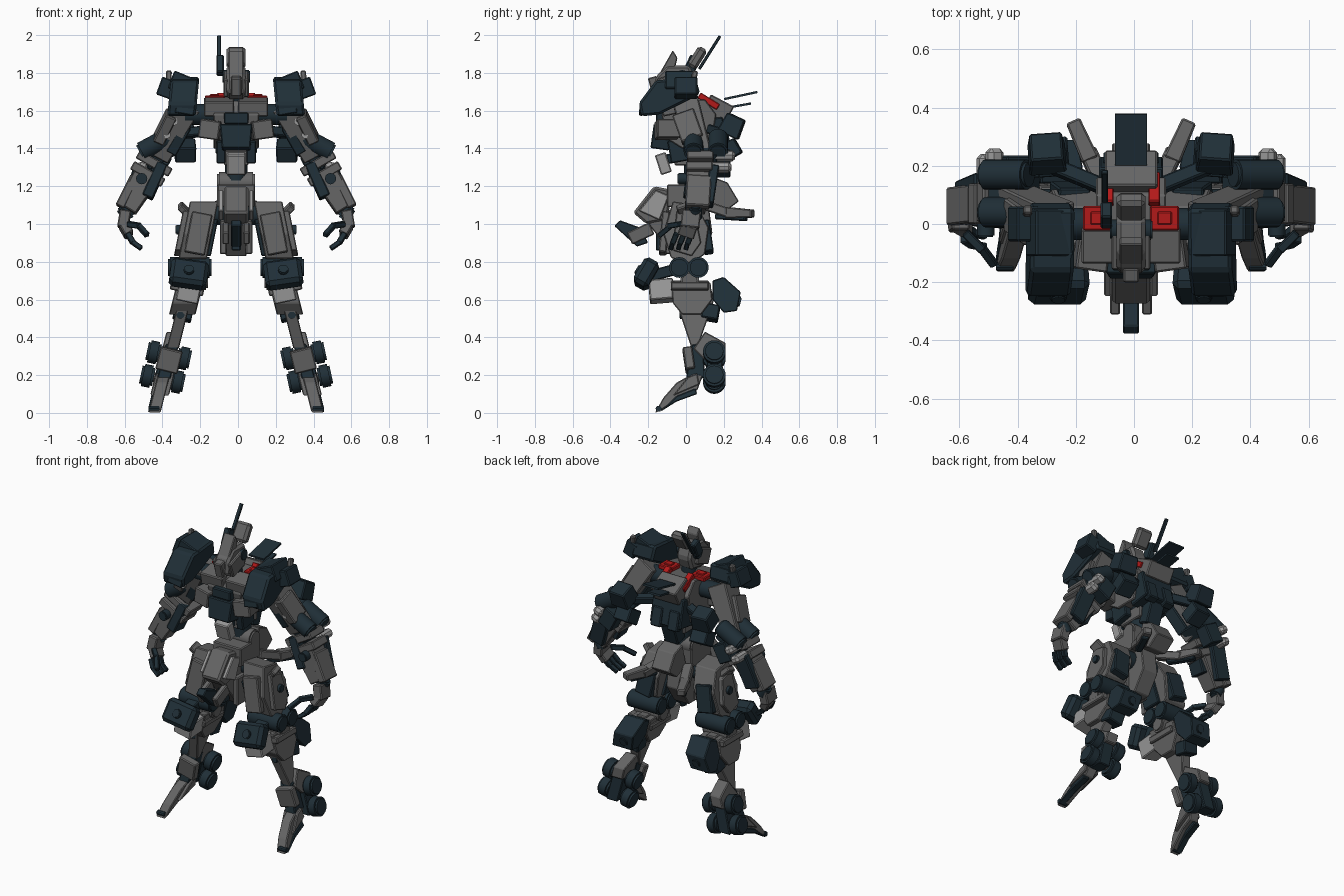
import bpy, bmesh
from math import radians
from mathutils import Matrix, Vector, Euler

if "Cube" in bpy.data.objects:
    bpy.data.objects.remove(bpy.data.objects["Cube"])

CX = -0.01  # mirror plane


def material(name, rgb):
    m = bpy.data.materials.new(name)
    m.diffuse_color = (*rgb, 1)
    m.use_nodes = True
    m.node_tree.nodes["Principled BSDF"].inputs["Base Color"].default_value = m.diffuse_color
    return m


DARK = material("dark_blue", (0.014, 0.028, 0.038))
GREY = material("mid_grey", (0.13, 0.13, 0.13))
LIGHT = material("light_grey", (0.32, 0.32, 0.32))
RED = material("red", (0.45, 0.01, 0.01))


def emit(name, bm, col, mir=True, smooth=False):
    """Turn a bmesh into an object, optionally with its mirrored twin."""
    if mir:
        d = bmesh.ops.duplicate(bm, geom=bm.verts[:] + bm.edges[:] + bm.faces[:])
        for v in d["geom"]:
            if isinstance(v, bmesh.types.BMVert):
                v.co.x = -v.co.x
    bmesh.ops.translate(bm, verts=bm.verts, vec=(CX, 0, 0))
    bmesh.ops.recalc_face_normals(bm, faces=bm.faces)
    me = bpy.data.meshes.new(name)
    bm.to_mesh(me)
    bm.free()
    ob = bpy.data.objects.new(name, me)
    bpy.context.collection.objects.link(ob)
    me.materials.append(col)
    if smooth:
        bpy.ops.object.select_all(action='DESELECT')
        ob.select_set(True)
        bpy.context.view_layer.objects.active = ob
        bpy.ops.object.shade_smooth_by_angle(angle=radians(35))
    return ob


def block(name, mat, size, col, taper=(1, 1), ch=0.006, mir=True):
    bm = bmesh.new()
    bmesh.ops.create_cube(bm, size=1)
    for v in bm.verts:
        if v.co.z > 0:
            v.co.x *= taper[0]
            v.co.y *= taper[1]
        v.co = Vector((v.co.x * size[0], v.co.y * size[1], v.co.z * size[2]))
    if ch:
        bmesh.ops.bevel(bm, geom=bm.edges[:], offset=ch, segments=1, affect='EDGES')
    bm.transform(mat)
    return emit(name, bm, col, mir)


def place(c, rot):
    return Matrix.Translation(c) @ Euler([radians(a) for a in rot]).to_matrix().to_4x4()


def box(name, c, size, col=GREY, rot=(0, 0, 0), **kw):
    return block(name, place(c, rot), size, col, **kw)


def limb(name, a, b, w, d, col=GREY, **kw):
    """Box running from a to b; w across, d deep."""
    a, b = Vector(a), Vector(b)
    z = (b - a).normalized()
    y = z.cross(Vector((1, 0, 0.01))).normalized()
    m = Matrix((y.cross(z), y, z)).transposed().to_4x4()
    m.translation = (a + b) / 2
    return block(name, m, (w, d, (b - a).length), col, **kw)


def side(name, pts, x, w, col=GREY, lean=0.0, mir=True, ch=0.005):
    """Side profile (y, z) extruded across x; lean pushes lower points outward."""
    bm = bmesh.new()
    zc = sum(p[1] for p in pts) / len(pts)
    f = bm.faces.new([bm.verts.new((x - w / 2, *p)) for p in pts])
    g = bmesh.ops.extrude_face_region(bm, geom=[f])["geom"]
    bmesh.ops.translate(bm, verts=[v for v in g if isinstance(v, bmesh.types.BMVert)], vec=(w, 0, 0))
    if ch:
        bmesh.ops.bevel(bm, geom=bm.edges[:], offset=ch, segments=1, affect='EDGES')
    for v in bm.verts:
        v.co.x += lean * (zc - v.co.z)
    return emit(name, bm, col, mir)


def cyl(name, c, r, length, col=DARK, rot=(0, 90, 0), n=20, ch=0.01, mir=True):
    bm = bmesh.new()
    bmesh.ops.create_cone(bm, cap_ends=True, segments=n, radius1=r, radius2=r, depth=length)
    rims = [e for e in bm.edges if abs(e.verts[0].co.z - e.verts[1].co.z) < 1e-6]
    if ch:
        bmesh.ops.bevel(bm, geom=rims, offset=ch, segments=2, affect='EDGES')
    bm.transform(place(c, rot))
    return emit(name, bm, col, mir, True)


# Head, crest and antenna
side("head", [(-.17, 1.70), (-.16, 1.78), (-.1, 1.84), (.02, 1.84), (.05, 1.76), (.02, 1.68), (-.1, 1.66)], 0, .1, GREY, mir=False, ch=.015)
side("face_crest", [(-.15, 1.78), (-.07, 1.92), (-.045, 1.88), (-.07, 1.78)], 0, .08, GREY, mir=False)
box("face_visor", (0, -.165, 1.73), (.055, .05, .1), GREY, (15, 0, 0), mir=False)
box("head_top_block", (0, .06, 1.88), (.1, .055, .12), GREY, (-32, 0, 0), mir=False, ch=.015)
box("head_cheek", (.055, -.08, 1.74), (.025, .13, .1), GREY, (20, 0, 0))
cyl("head_side_disc", (.058, -.02, 1.78), .035, .03, DARK, n=12, ch=.005)
limb("antenna", (-.09, .07, 1.82), (-.09, .18, 1.995), .022, .016, DARK, ch=.003, mir=False)
box("antenna_mount", (-.085, .03, 1.84), (.04, .06, .1), DARK, (-25, 0, 0), mir=False)
cyl("neck", (0, -.02, 1.66), .045, .1, DARK, (0, 0, 0), mir=False)

# Chest, collar and red trim
side("chest_core", [(-.1, 1.45), (-.13, 1.58), (-.08, 1.65), (.1, 1.66), (.16, 1.58), (.13, 1.4), (-.02, 1.4)], 0, .24, GREY, mir=False)
box("collar", (.09, -.07, 1.62), (.16, .12, .08), GREY, (12, 0, 0))
box("chest_centre", (0, -.13, 1.46), (.15, .1, .13), DARK, (-8, 0, 0), mir=False, taper=(1.15, 1))
box("chest_cheek", (.135, -.1, 1.5), (.11, .12, .1), GREY, (0, -8, 8))
box("chest_upper_strip", (0, -.13, 1.56), (.13, .06, .06), DARK, mir=False)
box("chest_rib", (.08, -.03, 1.39), (.05, .12, .12), DARK, (10, 0, 0))
box("red_collar_pad", (.115, .02, 1.665), (.1, .085, .03), RED, ch=.005)
box("red_collar_stud", (.115, .02, 1.675), (.05, .045, .025), RED, ch=.004)
box("red_back_bar", (.08, .12, 1.65), (.04, .12, .035), RED, (-32, 0, 0), ch=.004)

# Backpack with thin rear plates
box("backpack_top", (0, .17, 1.61), (.18, .14, .1), GREY, (-28, 0, 0), mir=False)
box("backpack_body", (0, .15, 1.47), (.22, .14, .18), DARK, (8, 0, 0), mir=False, taper=(1, .8))
box("backpack_vent", (.06, .21, 1.43), (.07, .05, .12), DARK, (15, 0, 0))
box("rear_plate_upper", (0, .29, 1.68), (.11, .18, .012), DARK, (12, 0, 0), ch=0, mir=False)
box("rear_plate_lower", (0, .27, 1.625), (.09, .15, .012), DARK, (10, 0, 0), ch=0, mir=False)
box("booster_pod", (.29, .245, 1.52), (.13, .12, .11), DARK, (-25, 0, -4), taper=(.85, .85))
box("booster_lower_pod", (.27, .23, 1.39), (.11, .11, .09), DARK, (30, 0, -4))
limb("booster_arm", (.1, .13, 1.5), (.27, .2, 1.48), .05, .05, DARK)

# Abdomen and waist
box("abdomen_front", (0, -.12, 1.32), (.1, .06, .11), LIGHT, (18, 0, 0), mir=False)
limb("abdomen_bridge", (0, -.13, 1.34), (0, .03, 1.36), .06, .05, DARK, mir=False)
cyl("abdomen_core", (0, .05, 1.32), .06, .2, DARK, (0, 0, 0), mir=False, n=16)
box("abdomen_block", (0, .03, 1.35), (.13, .18, .08), GREY, mir=False)
box("abdomen_back", (0, .15, 1.33), (.1, .08, .14), DARK, (-20, 0, 0), mir=False)
cyl("waist_joint", (0, .05, 1.22), .055, .2, GREY, mir=False)
box("waist_block", (0, 0, 1.15), (.2, .2, .12), GREY, mir=False)

# Pelvis, skirts and tail fins
side("front_skirt", [(-.28, 1.06), (-.17, 1.2), (-.07, 1.18), (-.1, 1.02), (-.21, 1.0)], 0, .13, GREY, mir=False, ch=.012)
side("front_skirt_flap", [(-.25, 1.07), (-.16, 1.18), (-.09, 1.15), (-.14, 1.02)], .08, .025, LIGHT)
side("crotch_spike", [(-.38, .99), (-.35, 1.02), (-.24, .98), (-.2, .9), (-.26, .88)], 0, .055, DARK, mir=False)
box("crotch_spike_side", (.055, -.24, .95), (.035, .13, .07), GREY, (25, 0, 0))
side("crotch", [(-.2, 1.0), (-.05, 1.1), (.12, 1.1), (.14, .95), (.06, .83), (-.06, .83), (-.12, .9)], 0, .11, GREY, mir=False)
box("crotch_cheek", (.068, -.05, .93), (.035, .12, .18), GREY)
box("crotch_inlay", (0, -.13, .92), (.05, .06, .12), DARK, mir=False)
cyl("hip_joint", (.13, .02, 1.05), .055, .2, DARK)
side("back_skirt", [(.1, 1.1), (.14, 1.25), (.22, 1.22), (.28, 1.12), (.2, 1.06)], 0, .13, GREY, mir=False)
limb("tail_fin", (.08, .1, 1.1), (.15, .25, 1.05), .06, .05, GREY)
limb("tail_fin_tip", (.14, .22, 1.06), (.2, .355, 1.055), .06, .06, GREY, taper=(.85, .7))
limb("tail_fin_underside", (.11, .16, 1.04), (.19, .32, 1.03), .04, .03, DARK)
limb("hip_fin", (.24, 0, 1.04), (.30, -.02, 1.1), .035, .07, GREY)

# Shoulders
shoulder = [(-.25, 1.64), (-.16, 1.76), (.05, 1.78), (.075, 1.69), (.02, 1.66), (-.14, 1.58), (-.235, 1.57)]
side("shoulder_shell", shoulder, .28, .15, DARK, lean=.1, ch=.012)
box("shoulder_cap", (.28, -.03, 1.74), (.14, .16, .1), DARK, (0, -22, 0))
box("shoulder_outer_block", (.37, .0, 1.72), (.08, .12, .1), DARK, (0, -20, 0))
limb("shoulder_stud", (.36, .03, 1.72), (.355, .05, 1.81), .03, .03, GREY)
box("shoulder_vent", (.27, -.235, 1.61), (.1, .02, .06), DARK, (-10, -10, 0), ch=.004)
cyl("shoulder_joint", (.18, .0, 1.58), .055, .2, DARK)

# Arms
S, E, W = Vector((.25, .0, 1.64)), Vector((.41, .08, 1.36)), Vector((.58, .05, 1.08))
limb("upper_arm", S, E, .13, .14, GREY, taper=(.85, .85))
limb("upper_arm_plate", S.lerp(E, .2) + Vector((.06, -.03, 0)), S.lerp(E, .7) + Vector((.05, -.02, 0)), .06, .12, GREY)
limb("upper_arm_inner", S.lerp(E, .35) + Vector((-.04, -.02, -.02)), S.lerp(E, .85) + Vector((-.04, -.02, -.02)), .06, .08, DARK)
for i, t in enumerate((.35, .6)):
    cyl(f"upper_arm_pin_{i}", S.lerp(E, t) + Vector((.02, -.07, 0)), .02, .03, LIGHT, (90, 0, 0), n=10, ch=.004)
cyl("elbow_front", (.43, .04, 1.42), .052, .18, DARK, (0, 118, 0))
cyl("elbow_back", (.43, .17, 1.42), .052, .18, DARK, (0, 118, 0))
box("elbow_core", (.41, .1, 1.37), (.17, .13, .1), DARK, (0, 30, 0))
for i in range(2):
    box(f"elbow_band_{i}", E.lerp(W, .14 + .2 * i), (.2 - .01 * i, .14, .05), GREY, (0, -30, 0))
for i, (x, y, z) in enumerate(((.47, .2, 1.36), (.5, .18, 1.3))):
    box(f"elbow_back_pad_{i}", (x, y, z), (.06, .12, .05), LIGHT, (0, -28, 0), ch=.015)
box("elbow_back_block", (.41, .19, 1.32), (.1, .09, .12), DARK, (0, -28, 0))
limb("forearm", E.lerp(W, .3), W, .14, .14, GREY, taper=(.8, .75))
limb("forearm_inner_plate", (.39, .06, 1.32), (.47, .04, 1.14), .06, .11, DARK)
limb("forearm_outer_plate", (.535, .07, 1.25), (.615, .06, 1.09), .05, .13, GREY)
limb("forearm_back_plate", (.49, .15, 1.3), (.56, .12, 1.1), .1, .05, DARK)
cyl("forearm_disc", (.5, -.02, 1.24), .03, .05, DARK, (90, 0, 0), n=12, ch=.005)

# Hands with curled fingers
cyl("wrist", (.585, .05, 1.06), .035, .08, DARK, (0, 30, 0))
limb("hand_back", (.585, .03, 1.07), (.6, .02, .98), .06, .1, GREY)
limb("palm", (.6, .02, 1.0), (.565, 0, .94), .05, .09, GREY)
for i in range(3):
    y = -.05 + .04 * i
    limb(f"finger_{i}_root", (.575, y, .95), (.545, y - .02, .9), .03, .03, DARK, ch=.004)
    limb(f"finger_{i}_tip", (.55, y - .02, .905), (.5, y - .03, .87), .026, .026, DARK, ch=.004)
limb("thumb_root", (.57, -.03, 1.0), (.51, -.09, .99), .03, .03, DARK, ch=.004)
limb("thumb_tip", (.515, -.08, .99), (.47, -.14, .94), .028, .028, DARK, ch=.004)

# Thighs
side("thigh", [(-.07, 1.12), (.06, 1.1), (.12, .98), (.1, .84), (.03, .79), (-.08, .82), (-.12, .95)], .205, .15, GREY, lean=.2)
side("thigh_outer_plate", [(-.05, 1.07), (.05, 1.05), (.08, .9), (.03, .83), (-.07, .86)], .29, .035, GREY, lean=.2)
side("thigh_inner_strip", [(-.1, 1.0), (.02, 1.04), (.05, .83), (-.08, .83)], .13, .03, DARK, lean=.2)
box("thigh_front_plate", (.2, -.115, .95), (.11, .04, .22), GREY, (-5, -11, 0))
box("thigh_back_plate", (.21, .11, .93), (.11, .05, .17), DARK, (8, -11, 0))
cyl("thigh_pin", (.295, .01, .97), .025, .05, DARK, n=12, ch=.004)

# Knees
for i, y in enumerate((-.035, .065)):
    cyl(f"knee_roller_{i}", (.245, y, .77), .055, .23, DARK)
cyl("knee_axle", (.245, .02, .7), .05, .19, GREY)
box("knee_pad", (.25, -.21, .735), (.2, .09, .15), DARK, (-30, -8, 0), ch=.02)
cyl("knee_pad_socket", (.25, -.25, .755), .028, .03, DARK, (60, 0, 0), n=12, ch=.005)
box("knee_pad_link", (.25, -.13, .74), (.08, .15, .06), DARK, (15, 0, 0))
box("knee_light_block", (.25, -.13, .645), (.12, .13, .11), LIGHT, (5, -12, 0))

# Shins and calves
side("shin", [(-.09, .7), (.12, .7), (.15, .6), (.06, .34), (.03, .34), (-.05, .58)], .285, .065, GREY, lean=.25)
side("shin_upper", [(-.08, .7), (.13, .69), (.14, .6), (.08, .52), (-.02, .52), (-.07, .58)], .265, .14, GREY, lean=.25)
box("shin_collar", (.26, .02, .655), (.18, .2, .04), GREY, (0, -12, 0))
for i in range(2):
    cyl(f"shin_pin_{i}", (.275 + .02 * i, -.03 + .02 * i, .59 - .07 * i), .022, .05, DARK, (90, 0, 0), n=10, ch=.004)
side("calf_pod", [(.14, .7), (.2, .72), (.29, .64), (.27, .54), (.2, .53), (.14, .6)], .26, .14, DARK, lean=.25)
box("calf_lower_block", (.28, .13, .53), (.1, .09, .08), DARK, (-10, -12, 0))
cyl("calf_nozzle", (.26, .275, .59), .028, .03, DARK, (75, 0, 0), n=12, ch=.005)

# Ankles with paired wheels
side("ankle_guard", [(.04, .34), (.1, .43), (.21, .37), (.21, .3), (.1, .28)], .35, .08, GREY, lean=.25)
side("ankle_link", [(.0, .18), (.03, .36), (.09, .37), (.1, .2), (.06, .15)], .365, .07, DARK, lean=.25)
box("ankle_front_plate", (.355, .015, .28), (.12, .05, .12), GREY, (8, -14, 0))
for i, (x, z) in enumerate(((.357, .305), (.39, .18))):
    for j, d in enumerate((-.08, .08)):
        cyl(f"wheel_{i}_{j}", (x + d, .15, z + .2 * d), .06, .07, DARK, (0, 78, 0), n=24, ch=.012)
    cyl(f"wheel_axle_{i}", (x, .15, z), .025, .2, GREY, (0, 78, 0), n=12, ch=0)
side("wheel_carrier", [(.11, .14), (.11, .33), (.19, .33), (.2, .14)], .38, .08, DARK, lean=.25)

# Feet
side("foot", [(-.165, 0), (-.13, .015), (-.02, .09), (.06, .12), (.09, .2), (.04, .21), (-.05, .16), (-.12, .08)], .405, .065, GREY, lean=.25)
side("foot_sole", [(-.14, 0.003), (-.05, .06), (.06, .1), (.05, .13), (-.05, .09)], .43, .045, DARK, lean=.25)
side("foot_side_plate", [(-.07, .09), (.0, .12), (.07, .15), (.06, .21), (.01, .19)], .39, .1, GREY, lean=.25)
cyl("toe_pin", (.435, -.145, .022), .016, .06, DARK, n=10, ch=.003)
